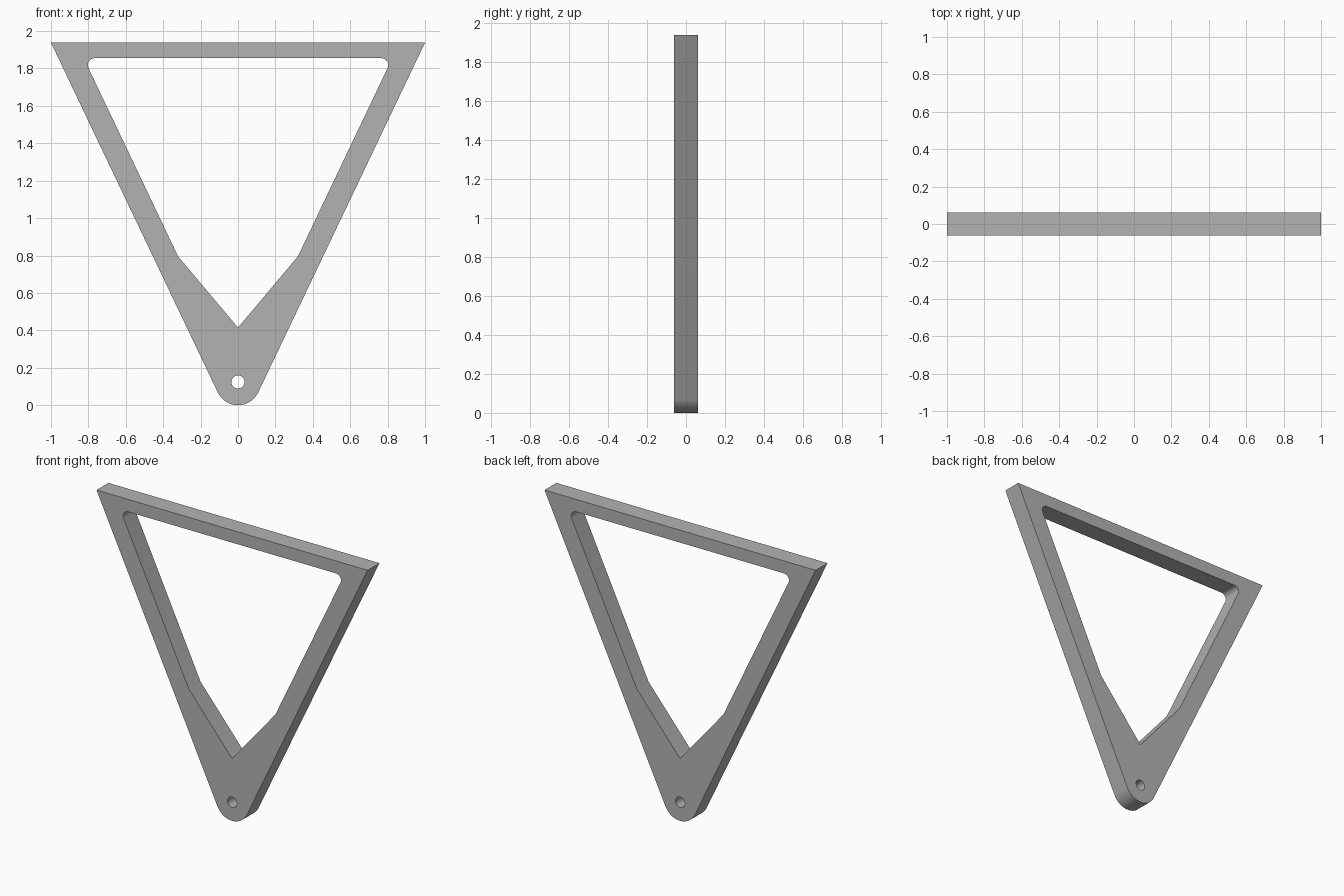
import bpy, bmesh, math
from mathutils import Vector

cube = bpy.data.objects.get("Cube")
if cube:
    bpy.data.objects.remove(cube, do_unlink=True)

TOP, HALF_DEPTH = 1.938, 0.0625
grey = bpy.data.materials.new("plain grey")
grey.use_nodes = True
grey.diffuse_color = (0.45, 0.45, 0.45, 1)
grey.node_tree.nodes["Principled BSDF"].inputs["Base Color"].default_value = (0.45, 0.45, 0.45, 1)


def arc(cx, cz, r, start, end, steps):
    """Points along an arc, angles in radians."""
    return [Vector((cx + r * math.cos(start + (end - start) * i / steps),
                    cz + r * math.sin(start + (end - start) * i / steps)))
            for i in range(steps + 1)]


def mirrored(points):
    """Close a right-hand profile with its mirror image."""
    return points + [Vector((-p.x, p.y)) for p in reversed(points) if abs(p.x) > 1e-5]


# Outer outline: rounded foot tangent to the slanted sides
foot_r = 0.12
tilt = math.atan2(0.892, 1.868)
outer = mirrored(arc(0, foot_r, foot_r, -math.pi / 2, -tilt, 16) + [Vector((1, TOP))])

# Window: pointed bottom, kinked sides, rounded upper corners
fillet = 0.037
window = mirrored([Vector((0, 0.415)), Vector((0.32, 0.795))]
                  + arc(0.766, 1.855 - fillet, fillet, -tilt, math.pi / 2, 12))

# Pivot hole
hole = arc(0, 0.124, 0.035, 0, 2 * math.pi, 32)[:-1]

# Fill the face between the outlines, then extrude to a plate
bm = bmesh.new()
edges = []
for loop in (outer, window, hole):
    verts = [bm.verts.new((p.x, -HALF_DEPTH, p.y)) for p in loop]
    edges += [bm.edges.new((v, verts[(i + 1) % len(verts)])) for i, v in enumerate(verts)]
bmesh.ops.triangle_fill(bm, edges=edges, use_beauty=True, normal=(0, -1, 0))
extruded = bmesh.ops.extrude_face_region(bm, geom=bm.faces[:], use_keep_orig=True)
back = [g for g in extruded["geom"] if isinstance(g, bmesh.types.BMVert)]
bmesh.ops.translate(bm, verts=back, vec=(0, 2 * HALF_DEPTH, 0))
bmesh.ops.recalc_face_normals(bm, faces=bm.faces[:])

mesh = bpy.data.meshes.new("triangular_frame")
bm.to_mesh(mesh)
bm.free()
mesh.materials.append(grey)
frame = bpy.data.objects.new("triangular_frame", mesh)
bpy.context.collection.objects.link(frame)

# Smooth the curved walls, keep the corners sharp
bpy.ops.object.select_all(action="DESELECT")
frame.select_set(True)
bpy.context.view_layer.objects.active = frame
bpy.ops.object.shade_smooth_by_angle(angle=math.radians(20))
